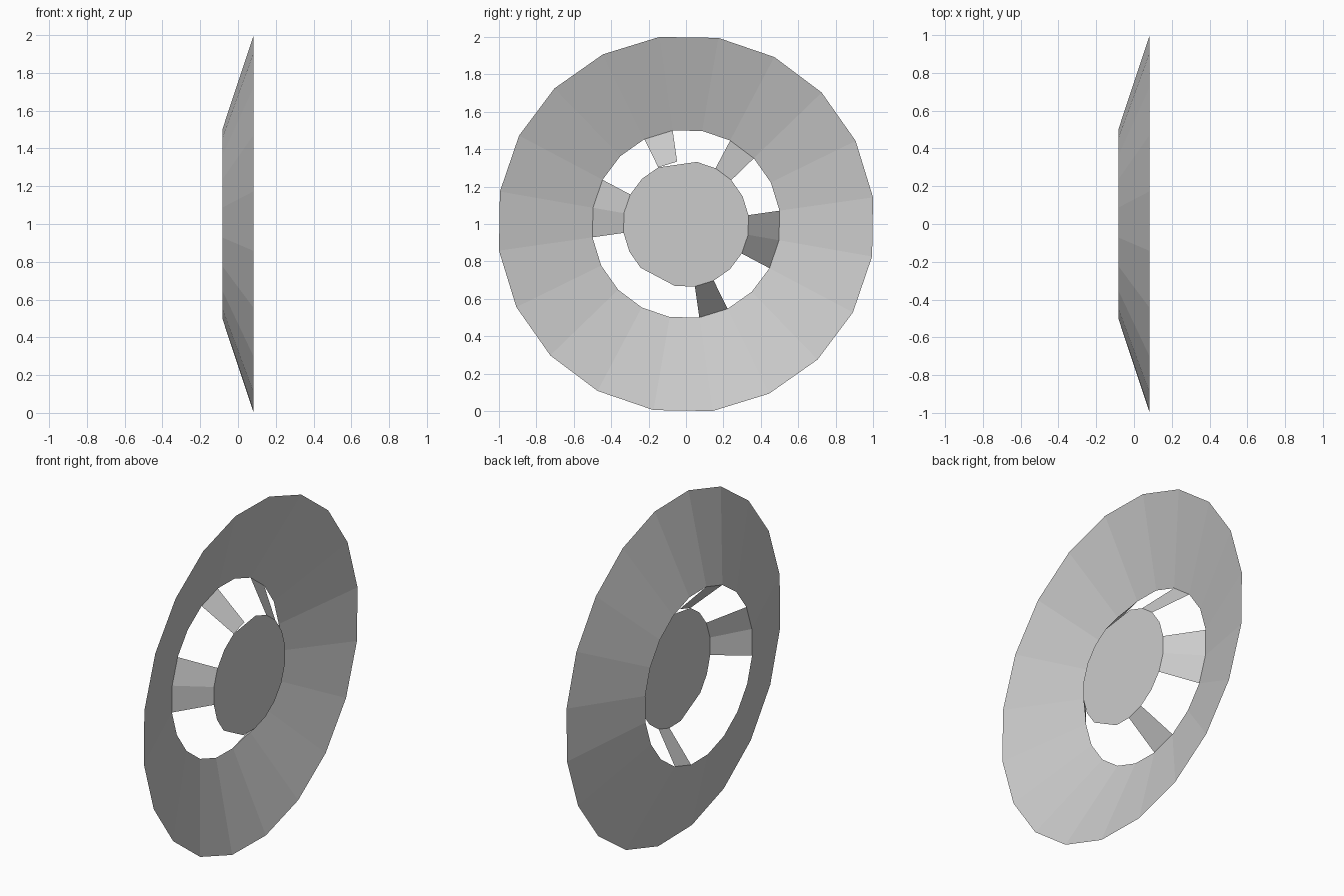
import bpy, bmesh
from math import radians, cos, sin
from mathutils import Vector

if "Cube" in bpy.data.objects:
    bpy.data.objects.remove(bpy.data.objects["Cube"])

SIDES = 20
OFFSET = 8.1
# (radius, x) of the three circles of the dished wheel
OUTER, INNER, HUB = (1.01, 0.083), (0.505, -0.083), (0.337, 0.075)


def point(circle, i):
    r, x = circle
    a = radians(OFFSET + i * 360 / SIDES)
    return Vector((x, r * cos(a), 1 + r * sin(a)))


def make_part(name, faces):
    mesh = bpy.data.meshes.new(name)
    bm = bmesh.new()
    for pts in faces:
        f = bm.faces.new([bm.verts.new(p) for p in pts])
        f.normal_update()
        if f.normal.x < 0:
            f.normal_flip()
    bmesh.ops.remove_doubles(bm, verts=bm.verts, dist=1e-4)
    bm.to_mesh(mesh)
    bm.free()
    obj = bpy.data.objects.new(name, mesh)
    bpy.context.collection.objects.link(obj)


def band(a, b, start, count):
    return [[point(a, i), point(a, i + 1), point(b, i + 1), point(b, i)]
            for i in range(start, start + count)]


# Wide sloped outer rim
make_part("rim", band(OUTER, INNER, 0, SIDES))

# Flat hub plate, with two corners cut off
make_part("hub_plate", [[point(HUB, i) for i in range(SIDES) if i not in (5, 13)]])

# Uneven spokes: start side and number of sides spanned
for n, (start, count) in enumerate([(-2, 2), (2, 1), (5, 1), (8, 2), (15, 1)]):
    make_part(f"spoke_{n + 1}", band(INNER, HUB, start, count))
